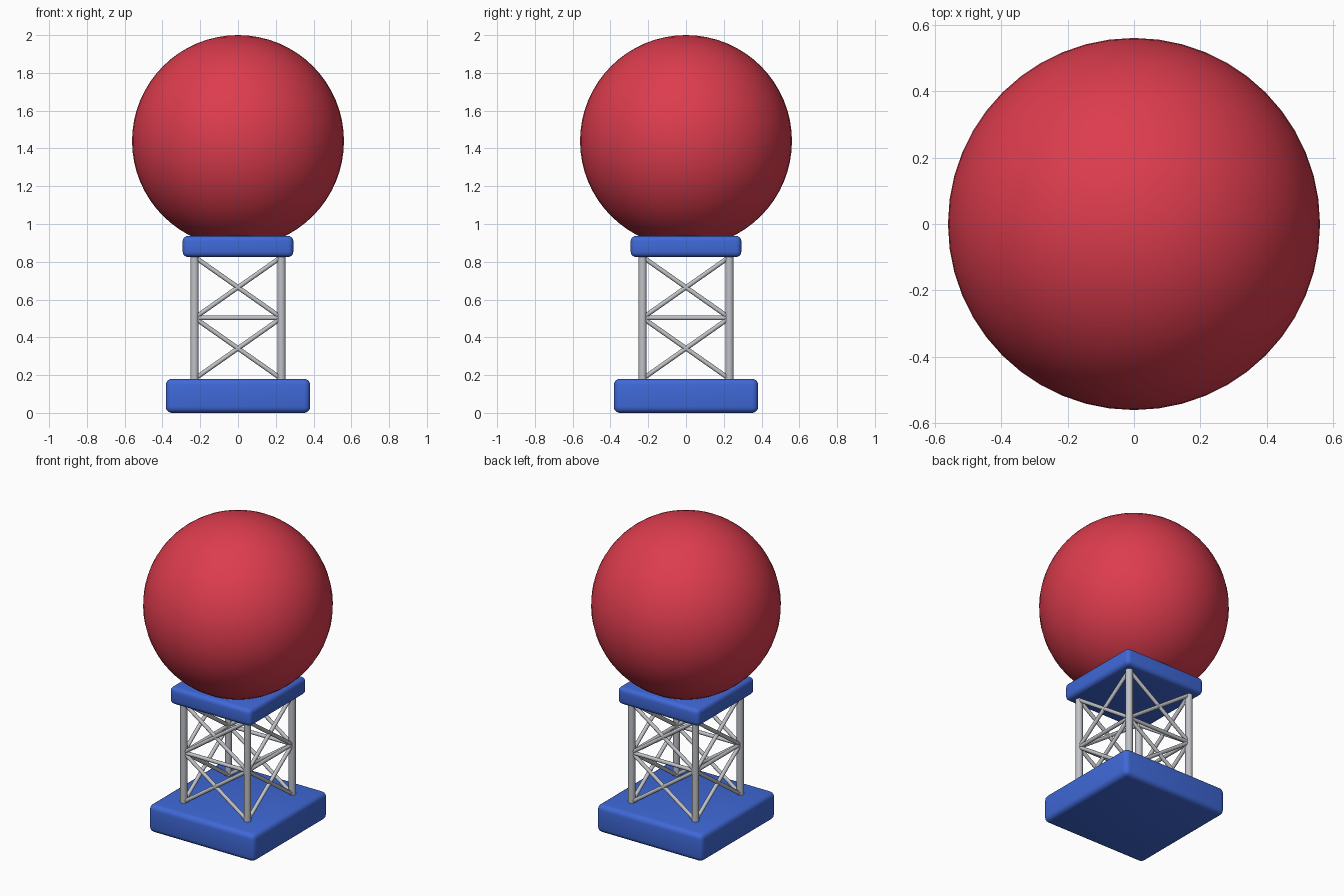
import bpy, math
from mathutils import Vector

if "Cube" in bpy.data.objects:
    bpy.data.objects.remove(bpy.data.objects["Cube"])


def material(name, rgb):
    m = bpy.data.materials.new(name)
    m.diffuse_color = (*rgb, 1)
    m.use_nodes = True
    m.node_tree.nodes["Principled BSDF"].inputs["Base Color"].default_value = m.diffuse_color
    return m


RED = material("red", (0.72, 0.045, 0.075))
BLUE = material("blue", (0.05, 0.14, 0.68))
GREY = material("light grey", (0.53, 0.54, 0.57))


def finish(name, mat, angle=40):
    ob = bpy.context.object
    ob.name = name
    ob.data.materials.append(mat)
    bpy.ops.object.shade_smooth_by_angle(angle=math.radians(angle))
    return ob


def slab(name, half, z0, z1, bevel):
    bpy.ops.mesh.primitive_cube_add(size=1, location=(0, 0, (z0 + z1) / 2))
    ob = bpy.context.object
    ob.scale = (2 * half, 2 * half, z1 - z0)
    bpy.ops.object.transform_apply(location=False, rotation=False, scale=True)
    mod = ob.modifiers.new("rounding", 'BEVEL')
    mod.width = bevel
    mod.segments = 4
    bpy.ops.object.modifier_apply(modifier=mod.name)
    return finish(name, BLUE)


def rod(name, a, b, r, sides):
    a, b = Vector(a), Vector(b)
    d = b - a
    bpy.ops.mesh.primitive_cylinder_add(vertices=sides, radius=r, depth=d.length,
                                        location=(a + b) / 2)
    bpy.context.object.rotation_euler = d.to_track_quat('Z', 'Y').to_euler()
    return finish(name, GREY, 50)


# Base, top platform and ball
slab("base", 0.382, 0, 0.18, 0.032)
slab("platform", 0.293, 0.825, 0.937, 0.028)
bpy.ops.mesh.primitive_uv_sphere_add(segments=48, ring_count=32, radius=0.561,
                                     location=(0, 0, 1.439))
finish("ball", RED, 60)

# Lattice tower: four legs, and on each side a cross bar and two X braces
L = 0.23
Z = (0.18, 0.503, 0.826)
corners = [(-L, -L), (L, -L), (L, L), (-L, L)]
for i, p in enumerate(corners):
    q = corners[(i + 1) % 4]
    rod(f"leg_{i}", (*p, 0.16), (*p, 0.85), 0.022, 16)
    rod(f"cross_bar_{i}", (*p, Z[1]), (*q, Z[1]), 0.012, 12)
    for k in range(2):
        rod(f"brace_up_{i}_{k}", (*p, Z[k]), (*q, Z[k + 1]), 0.012, 12)
        rod(f"brace_down_{i}_{k}", (*p, Z[k + 1]), (*q, Z[k]), 0.012, 12)
